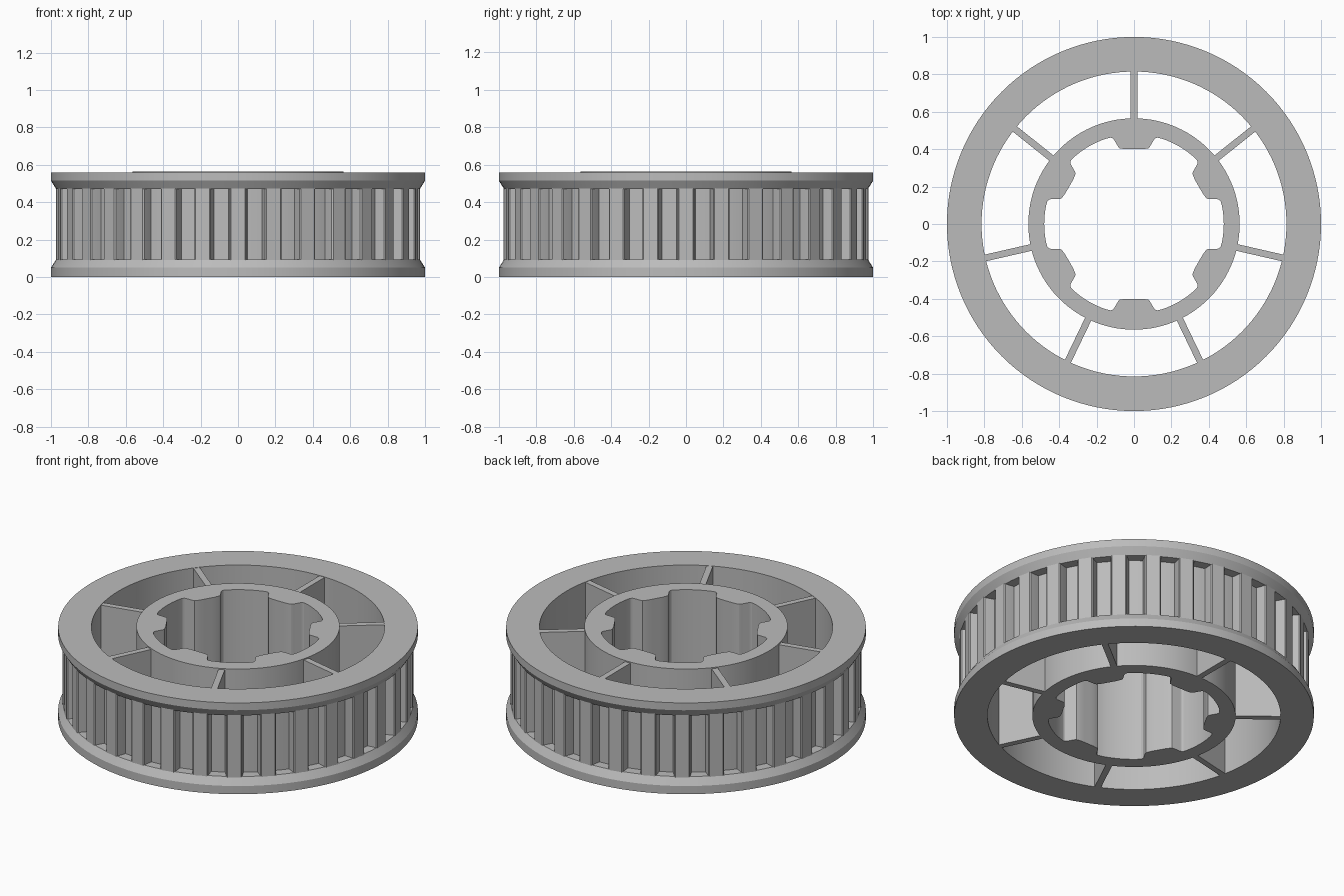
import bpy, bmesh, math
from mathutils import Matrix, Vector

default = bpy.data.objects.get("Cube")
if default:
    bpy.data.objects.remove(default, do_unlink=True)

GREY = (0.5, 0.5, 0.5, 1)
mat = bpy.data.materials.new("light grey plastic")
mat.use_nodes = True
mat.diffuse_color = GREY
mat.node_tree.nodes["Principled BSDF"].inputs["Base Color"].default_value = GREY


def polar(r, a):
    return r * math.cos(a), r * math.sin(a)


def finish(name, bm):
    bmesh.ops.recalc_face_normals(bm, faces=bm.faces[:])
    mesh = bpy.data.meshes.new(name)
    bm.to_mesh(mesh)
    bm.free()
    mesh.materials.append(mat)
    obj = bpy.data.objects.new(name, mesh)
    bpy.context.collection.objects.link(obj)
    bpy.ops.object.select_all(action="DESELECT")
    obj.select_set(True)
    bpy.context.view_layer.objects.active = obj
    bpy.ops.object.shade_smooth_by_angle(angle=math.radians(25))


def bridge(bm, rings):
    """Join a closed cycle of equal vertex rings with quads."""
    n = len(rings[0])
    for k, a in enumerate(rings):
        b = rings[(k + 1) % len(rings)]
        for i in range(n):
            j = (i + 1) % n
            bm.faces.new((a[i], a[j], b[j], b[i]))


def prism(bm, outline, z0, z1, angle):
    """Extrude an outline upwards and turn it about the axle."""
    turn = Matrix.Rotation(angle, 3, "Z")
    low = [bm.verts.new(turn @ Vector((x, y, z0))) for x, y in outline]
    high = [bm.verts.new(turn @ Vector((x, y, z1))) for x, y in outline]
    bm.faces.new(low)
    bm.faces.new(high)
    for i in range(len(low)):
        j = (i + 1) % len(low)
        bm.faces.new((low[i], low[j], high[j], high[i]))


# Rim with two bevelled flanges
profile = [(0.815, 0), (1, 0), (1, 0.05), (0.972, 0.095), (0.915, 0.095),
           (0.915, 0.47), (0.972, 0.47), (1, 0.515), (1, 0.56), (0.815, 0.56)]
SEG = 128
bm = bmesh.new()
bridge(bm, [[bm.verts.new((*polar(r, math.tau * i / SEG), z)) for i in range(SEG)]
            for r, z in profile])
finish("flanged_rim", bm)

# Belt teeth, slightly wider at the root
TEETH = 32
tooth = [(0.9, -0.051), (0.915, -0.051), (0.968, -0.044), (0.974, -0.038),
         (0.974, 0.038), (0.968, 0.044), (0.915, 0.051), (0.9, 0.051)]
bm = bmesh.new()
for i in range(TEETH):
    prism(bm, tooth, 0.09, 0.475, math.tau * i / TEETH)
finish("belt_teeth", bm)

# Spokes
SPOKES = 7
spoke = [(0.55, -0.018), (0.825, -0.018), (0.825, 0.018), (0.55, 0.018)]
bm = bmesh.new()
for i in range(SPOKES):
    prism(bm, spoke, 0, 0.558, math.pi / 2 + math.tau * i / SPOKES)
finish("spokes", bm)

# Hub with six rounded recesses separated by flat tabs
side = [polar(0.48, math.radians(a)) for a in (3, 6, 9, 12)]
side += [(0.463, 0.122), (0.455, 0.13), (0.445, 0.133), (0.4, 0.133),
         (0.389, 0.136), (0.382, 0.144)]
tab = [polar(0.4 / math.cos(math.radians(a)), math.radians(30 + a))
       for a in (-6, -3, 0, 3, 6)]
recess = [(x, -y) for x, y in reversed(side)] + [(0.48, 0)] + side + tab
bore = []
for k in range(6):
    turn = Matrix.Rotation(math.tau * k / 6, 2)
    bore += [turn @ Vector(p) for p in recess]
outer = [p.normalized() * 0.565 for p in bore]
bm = bmesh.new()
bridge(bm, [[bm.verts.new((p.x, p.y, z)) for p in loop]
            for loop, z in ((bore, 0), (outer, 0), (outer, 0.565), (bore, 0.565))])
finish("splined_hub", bm)
